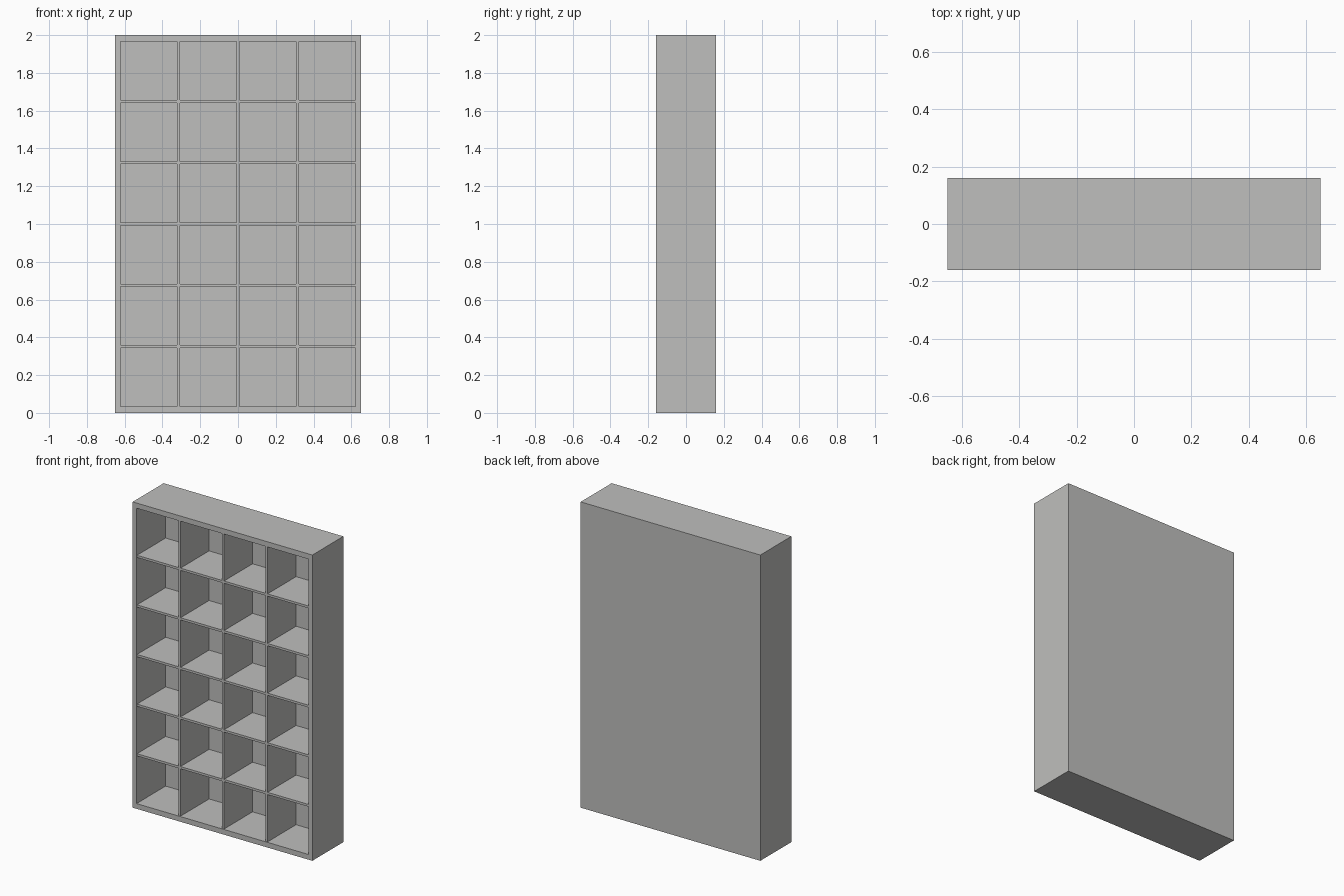
import bpy, bmesh

if "Cube" in bpy.data.objects:
    bpy.data.objects.remove(bpy.data.objects["Cube"])

W, D, H = 1.30, 0.32, 2.0          # outer size
SIDE, CAP = 0.028, 0.034           # frame thickness: sides, top and bottom
BACK_Y = 0.14                      # inner surface of the back panel
LATTICE_Y = -0.155                 # divider fronts, slightly set back
T = 0.015                          # divider thickness
COLS, ROWS = 4, 6

grey = bpy.data.materials.new("light grey")
grey.diffuse_color = (0.52, 0.52, 0.51, 1)
grey.use_nodes = True
grey.node_tree.nodes["Principled BSDF"].inputs["Base Color"].default_value = grey.diffuse_color


def strips(lo, hi, count):
    """Sorted cut positions: cells alternate with thin dividers."""
    cell = (hi - lo - (count - 1) * T) / count
    cuts = [lo]
    for i in range(count):
        cuts.append(cuts[-1] + cell)
        if i < count - 1:
            cuts.append(cuts[-1] + T)
    return cuts


def panel(name, xs, zs, y, depth, solid):
    """Build the grid fields picked by solid(i, j) and extrude them back."""
    bm = bmesh.new()
    v = [[bm.verts.new((x, y, z)) for z in zs] for x in xs]
    faces = [bm.faces.new((v[i][j], v[i + 1][j], v[i + 1][j + 1], v[i][j + 1]))
             for i in range(len(xs) - 1) for j in range(len(zs) - 1) if solid(i, j)]
    for vert in [q for q in bm.verts if not q.link_faces]:
        bm.verts.remove(vert)
    out = bmesh.ops.extrude_face_region(bm, geom=faces, use_keep_orig=True)
    moved = [g for g in out["geom"] if isinstance(g, bmesh.types.BMVert)]
    bmesh.ops.translate(bm, verts=moved, vec=(0, depth, 0))
    bmesh.ops.recalc_face_normals(bm, faces=bm.faces)
    mesh = bpy.data.meshes.new(name)
    bm.to_mesh(mesh)
    bm.free()
    mesh.materials.append(grey)
    ob = bpy.data.objects.new(name, mesh)
    bpy.context.collection.objects.link(ob)
    return ob


# Cabinet: a solid block whose front is inset and pushed in, leaving frame and back
bm = bmesh.new()
bmesh.ops.create_cube(bm, size=1)
for q in bm.verts:
    q.co = (q.co.x * W, q.co.y * D, (q.co.z + 0.5) * H)
front = min(bm.faces, key=lambda f: f.calc_center_median().y)
bmesh.ops.inset_region(bm, faces=[front], thickness=0.03)
for q in front.verts:
    q.co.x = (W / 2 - SIDE) * (1 if q.co.x > 0 else -1)
    q.co.z = H - CAP if q.co.z > H / 2 else CAP
r = bmesh.ops.extrude_discrete_faces(bm, faces=[front])
for q in r["faces"][0].verts:
    q.co.y = BACK_Y
bmesh.ops.recalc_face_normals(bm, faces=bm.faces)
mesh = bpy.data.meshes.new("cabinet_frame")
bm.to_mesh(mesh)
bm.free()
mesh.materials.append(grey)
bpy.context.collection.objects.link(bpy.data.objects.new("cabinet_frame", mesh))

# Shelf and divider lattice: odd strips are boards, even strips are open cells
panel("shelf_lattice",
      strips(-W / 2 + SIDE, W / 2 - SIDE, COLS),
      strips(CAP, H - CAP, ROWS),
      LATTICE_Y, BACK_Y - LATTICE_Y,
      lambda i, j: i % 2 == 1 or j % 2 == 1)
